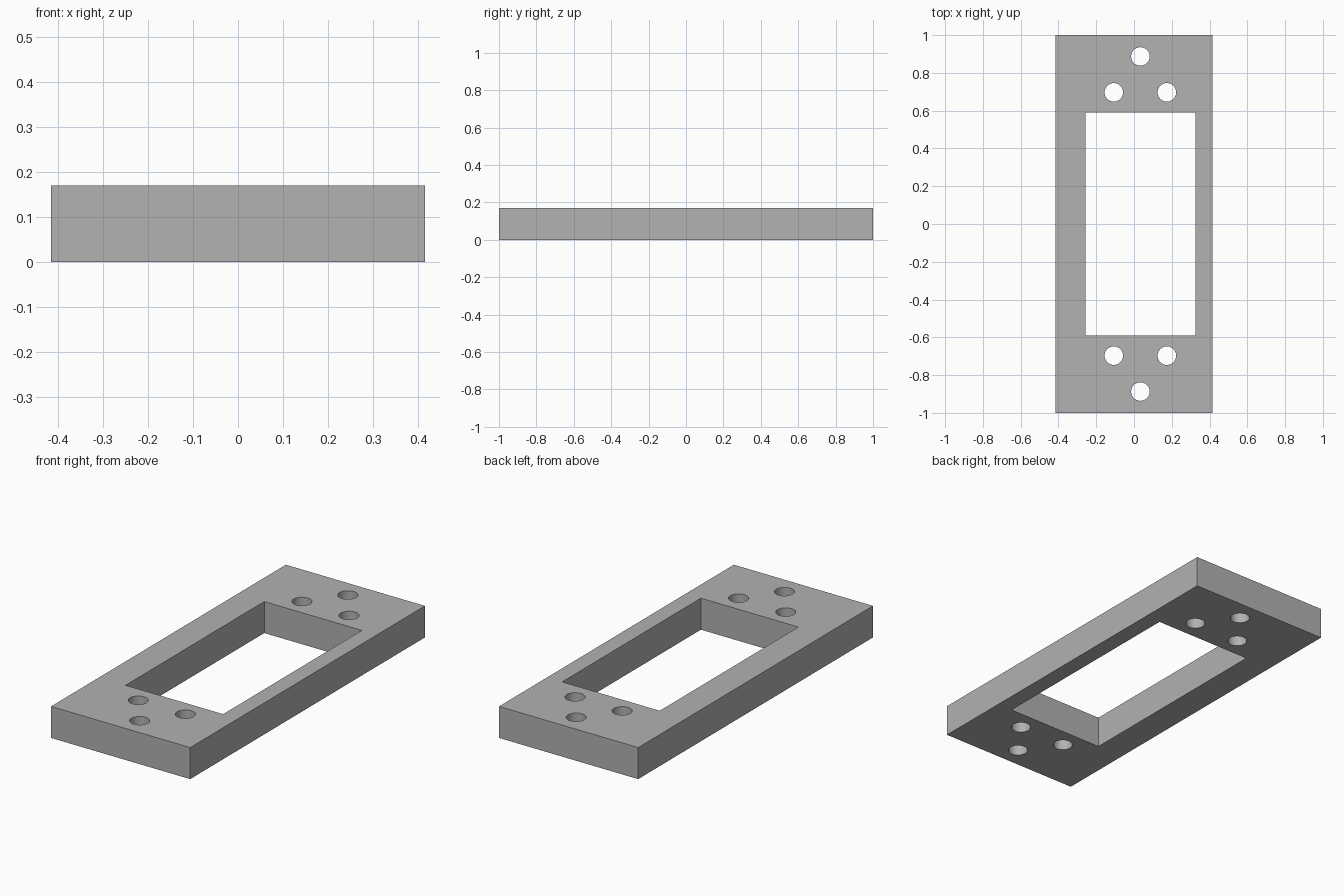
import bpy, bmesh
from mathutils import Matrix

cube = bpy.data.objects.get("Cube")
if cube:
    bpy.data.objects.remove(cube, do_unlink=True)

WIDTH, LENGTH, HEIGHT = 0.83, 2.0, 0.17
HOLE_RADIUS = 0.049

grey = bpy.data.materials.new("plain grey")
grey.use_nodes = True
colour = (0.445, 0.445, 0.445, 1)
grey.diffuse_color = colour
grey.node_tree.nodes["Principled BSDF"].inputs["Base Color"].default_value = colour


def add_box(bm, centre, size):
    bmesh.ops.create_cube(bm, size=1, matrix=Matrix.Translation(centre) @ Matrix.Diagonal((*size, 1)))


def add_hole(bm, x, y):
    bmesh.ops.create_cone(bm, cap_ends=True, segments=48, radius1=HOLE_RADIUS, radius2=HOLE_RADIUS,
                          depth=HEIGHT * 2, matrix=Matrix.Translation((x, y, HEIGHT / 2)))


def make_object(name, bm):
    mesh = bpy.data.meshes.new(name)
    bm.to_mesh(mesh)
    bm.free()
    mesh.materials.append(grey)
    obj = bpy.data.objects.new(name, mesh)
    bpy.context.collection.objects.link(obj)
    return obj


# Solid plate
bm = bmesh.new()
add_box(bm, (0, 0, HEIGHT / 2), (WIDTH, LENGTH, HEIGHT))
plate = make_object("mounting_plate", bm)

# Off-centre window and a triangle of screw holes at each end
bm = bmesh.new()
add_box(bm, (0.034, 0, HEIGHT / 2), (0.582, 1.182, HEIGHT * 2))
for end in (-1, 1):
    for x, y in ((0.034, 0.887), (-0.107, 0.697), (0.174, 0.697)):
        add_hole(bm, x, end * y)
cutter = make_object("opening_cutter", bm)
cutter.hide_render = True

# Cut the openings and drop the cutter
cut = plate.modifiers.new("openings", 'BOOLEAN')
cut.operation = 'DIFFERENCE'
cut.solver = 'EXACT'
cut.object = cutter
bpy.ops.object.select_all(action='DESELECT')
plate.select_set(True)
bpy.context.view_layer.objects.active = plate
bpy.ops.object.modifier_apply(modifier=cut.name)
bpy.data.objects.remove(cutter, do_unlink=True)

# Round hole walls, crisp edges
bpy.ops.object.shade_smooth_by_angle()
